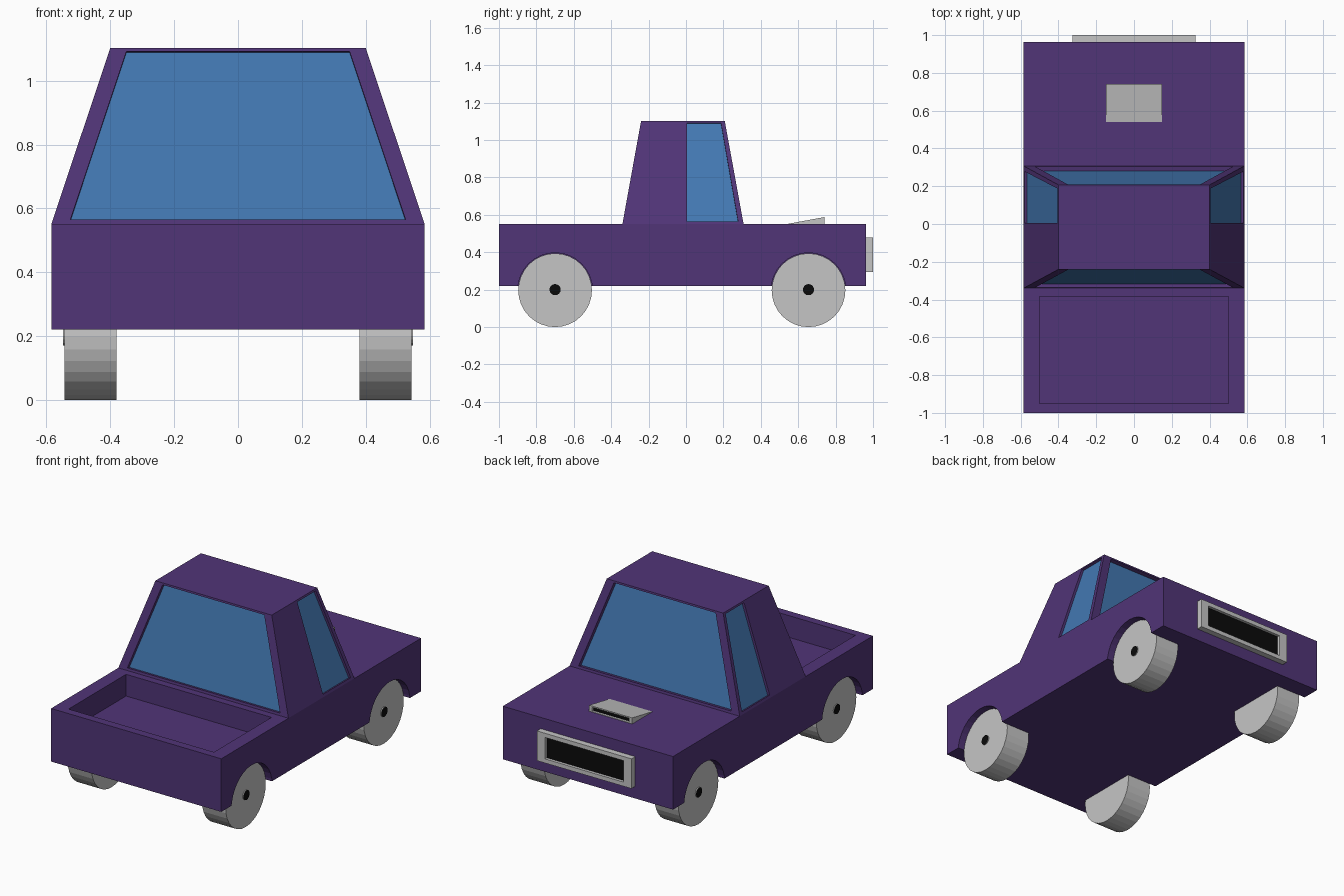
import bpy, bmesh, math
from mathutils import Vector, Matrix

if "Cube" in bpy.data.objects:
    bpy.data.objects.remove(bpy.data.objects["Cube"])


def material(name, rgb):
    m = bpy.data.materials.new(name)
    m.diffuse_color = (*rgb, 1)
    m.use_nodes = True
    m.node_tree.nodes["Principled BSDF"].inputs["Base Color"].default_value = m.diffuse_color
    return m


PURPLE = material("purple paint", (0.082, 0.035, 0.185))
BLUE = material("blue glass", (0.056, 0.19, 0.45))
GREY = material("light grey", (0.56, 0.56, 0.56))
BLACK = material("black", (0.003, 0.003, 0.003))


def finish(name, bm, mats):
    bmesh.ops.recalc_face_normals(bm, faces=bm.faces)
    me = bpy.data.meshes.new(name)
    bm.to_mesh(me)
    bm.free()
    for m in mats:
        me.materials.append(m)
    ob = bpy.data.objects.new(name, me)
    bpy.context.collection.objects.link(ob)
    return ob


def rect(x, y0, y1, z0, z1=None):
    """Four corners, counter-clockwise from front left; z0 at y0, z1 at y1."""
    z1 = z0 if z1 is None else z1
    return [Vector(p) for p in ((-x, y0, z0), (x, y0, z0), (x, y1, z1), (-x, y1, z1))]


def solid(name, b, t, mats, panels={}):
    """Tapered block; panels[side] = (low u range, high u range, v range, depth)
    sinks a panel of the second material into side 0..3 (-y, +x, +y, -x)."""
    bm = bmesh.new()

    def quad(pts, mi=0):
        bm.faces.new([bm.verts.new(p) for p in pts]).material_index = mi

    quad(b[::-1])
    quad(t)
    for i in range(4):
        j = (i + 1) % 4
        outer = [b[i], b[j], t[j], t[i]]
        if i not in panels:
            quad(outer)
            continue
        lo, hi, (v0, v1), depth = panels[i]

        def at(u, v):
            return b[i].lerp(t[i], v).lerp(b[j].lerp(t[j], v), u)

        inner = [at(lo[0], v0), at(lo[1], v0), at(hi[1], v1), at(hi[0], v1)]
        n = (b[j] - b[i]).cross(t[i] - b[i]).normalized()
        sunk = [p - n * depth for p in inner]
        for k in range(4):
            l = (k + 1) % 4
            quad([outer[k], outer[l], inner[l], inner[k]])
            quad([inner[k], inner[l], sunk[l], sunk[k]])
        quad(sunk, 1)
    bmesh.ops.remove_doubles(bm, verts=bm.verts, dist=1e-5)
    return finish(name, bm, mats)


def disc(name, r, x0, x1, y, z, mats, sides=32):
    """Cylinder along x; the end at x1 takes the last material."""
    bm = bmesh.new()
    mat = Matrix.Translation(((x0 + x1) / 2, y, z)) @ Matrix.Rotation(math.pi / 2, 4, 'Y')
    bmesh.ops.create_cone(bm, cap_ends=True, segments=sides, radius1=r, radius2=r,
                          depth=abs(x1 - x0), matrix=mat)
    for f in bm.faces:
        if abs(f.calc_center_median().x - x1) < 1e-4:
            f.material_index = len(mats) - 1
    return finish(name, bm, mats)


def cut(target, cutter):
    cutter.hide_render = True
    cutter.hide_viewport = True
    mod = target.modifiers.new(cutter.name, 'BOOLEAN')
    mod.operation = 'DIFFERENCE'
    mod.solver = 'EXACT'
    mod.object = cutter


# Lower body with open cargo bed
body = solid("body", rect(0.585, -1, 0.963, 0.22), rect(0.585, -1, 0.963, 0.55), [PURPLE])
cut(body, solid("bed_cutter", rect(0.5, -0.95, -0.385, 0.415),
                rect(0.5, -0.95, -0.385, 0.7), [PURPLE]))

# Wheels, hubs and wheel arches
R = 0.197
for side, s in (("right", 1), ("left", -1)):
    for end, y in (("bed", -0.70), ("hood", 0.655)):
        tag = f"{end}_{side}"
        disc(f"wheel_{tag}", R, s * 0.38, s * 0.543, y, R, [GREY])
        disc(f"hub_{tag}", 0.03, s * 0.53, s * 0.549, y, R + 0.003, [GREY, BLACK], 16)
        cut(body, disc(f"arch_cutter_{tag}", R + 0.003, s * 0.377, s * 0.7, y, R, [PURPLE]))

# Cab with four sunken windows
end_u = ((0.0475, 0.9525), (0.067, 0.933))
lo, hi = (0.535, 0.958), (0.55, 0.951)
v = (0.027, 0.98)
solid("cab", rect(0.585, -0.34, 0.308, 0.55), rect(0.40, -0.24, 0.207, 1.103), [PURPLE, BLUE], {
    0: (*end_u, v, 0.02),
    2: (*end_u, v, 0.025),
    1: (lo, hi, v, 0.015),
    3: ((1 - lo[1], 1 - lo[0]), (1 - hi[1], 1 - hi[0]), v, 0.015),
})

# Grille with dark opening
g = (0.085, 0.915)
solid("grille", rect(0.325, 0.955, 1.0, 0.295), rect(0.325, 0.955, 1.0, 0.48),
      [GREY, BLACK], {2: (g, g, (0.14, 0.86), 0.018)})

# Hood scoop wedge with dark opening
h = (0.07, 0.93)
solid("hood_scoop", rect(0.148, 0.54, 0.74, 0.545), rect(0.148, 0.54, 0.74, 0.551, 0.588),
      [GREY, BLACK], {2: (h, h, (0.2, 0.82), 0.015)})
